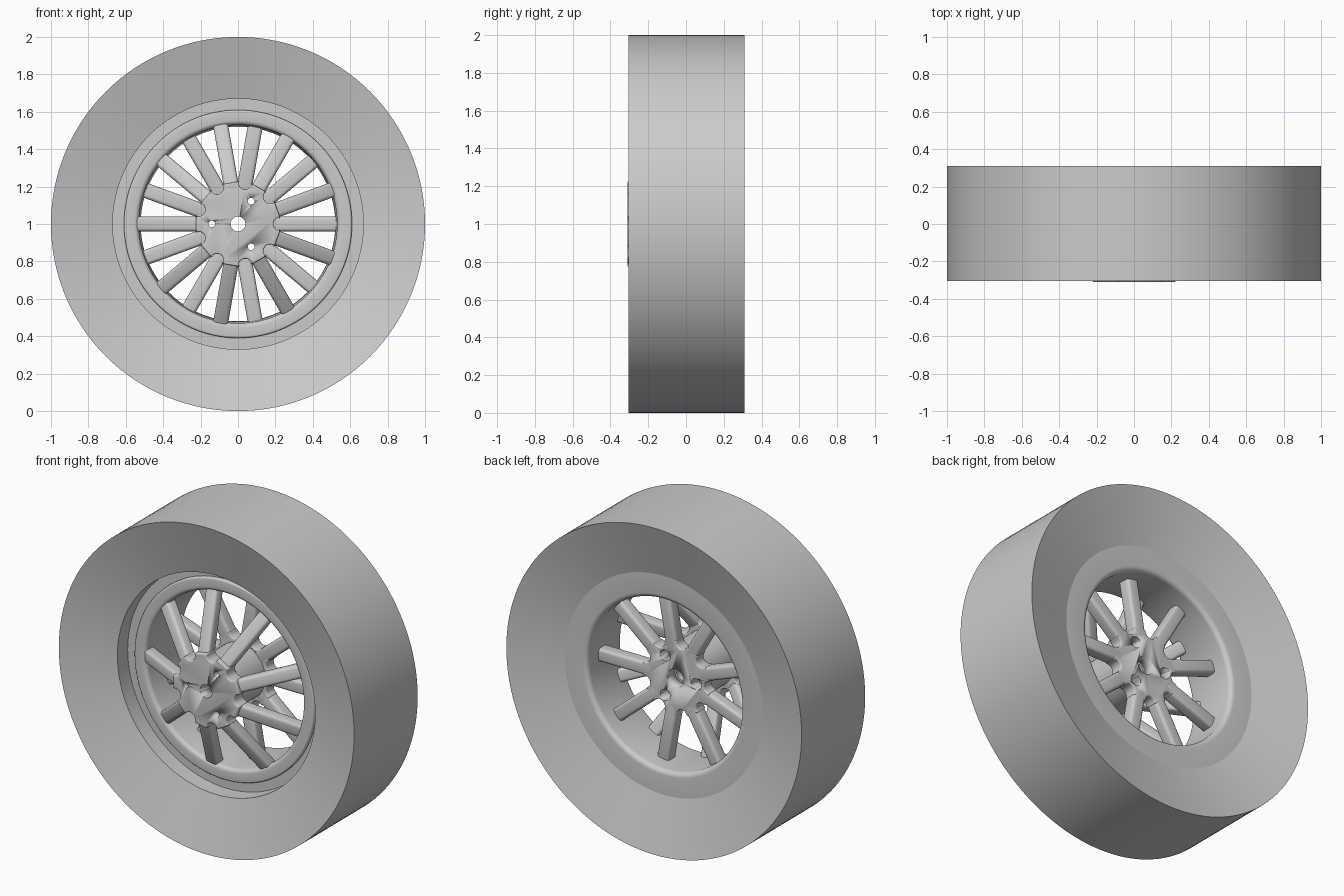
import bpy, bmesh, math
from math import cos, sin, pi, radians
from mathutils import Vector, Matrix

cube = bpy.data.objects.get("Cube")
if cube:
    bpy.data.objects.remove(cube, do_unlink=True)

CENTRE = Vector((0, 0, 1))
COUNT = 9                      # spokes in each row
STEP = 2 * pi / COUNT

grey = bpy.data.materials.new("light_grey")
grey.use_nodes = True
grey.diffuse_color = (0.6, 0.6, 0.6, 1)
grey.node_tree.nodes["Principled BSDF"].inputs["Base Color"].default_value = (0.6, 0.6, 0.6, 1)


def finish(name, bm, bevel=0.0):
    """Turn a bmesh into a smooth-shaded object with optional rounded edges."""
    bmesh.ops.recalc_face_normals(bm, faces=bm.faces)
    mesh = bpy.data.meshes.new(name)
    bm.to_mesh(mesh)
    bm.free()
    mesh.materials.append(grey)
    obj = bpy.data.objects.new(name, mesh)
    obj.location = CENTRE
    bpy.context.collection.objects.link(obj)
    bpy.ops.object.select_all(action='DESELECT')
    obj.select_set(True)
    bpy.context.view_layer.objects.active = obj
    if bevel:
        mod = obj.modifiers.new("rounding", 'BEVEL')
        mod.width, mod.segments = bevel, 4
        mod.limit_method, mod.angle_limit = 'ANGLE', radians(40)
        bpy.ops.object.modifier_apply(modifier=mod.name)
    bpy.ops.object.shade_smooth_by_angle(angle=radians(35))
    return obj


def lathe(name, profile, steps=128):
    """Spin a closed (radius, y) profile about the wheel axis."""
    bm = bmesh.new()
    verts = [bm.verts.new((r, y, 0)) for r, y in profile]
    edges = [bm.edges.new((a, b)) for a, b in zip(verts, verts[1:] + verts[:1])]
    bmesh.ops.spin(bm, geom=verts + edges, cent=(0, 0, 0), axis=(0, 1, 0),
                   angle=2 * pi, steps=steps, use_merge=True)
    bmesh.ops.remove_doubles(bm, verts=bm.verts, dist=1e-5)
    return finish(name, bm)


def arc(r, y, size, start, end, n=5):
    """Rounded profile corner, angles in degrees."""
    return [(r + size * cos(radians(start + (end - start) * i / n)),
             y + size * sin(radians(start + (end - start) * i / n))) for i in range(n + 1)]


def spoke_row(name, first, inner, outer, thick, width=0.08):
    """Ring of beams; inner and outer are (radius, front y)."""
    bm = bmesh.new()
    for k in range(COUNT):
        turn = Matrix.Rotation(-(first + k * STEP), 4, 'Y')
        ends = []
        for r, y in (inner, outer):
            ends.append([bm.verts.new(turn @ Vector((r, y + dy, dz))) for dy, dz in
                         ((0, -width / 2), (0, width / 2), (thick, width / 2), (thick, -width / 2))])
        a, b = ends
        bm.faces.new(a)
        bm.faces.new(b[::-1])
        for i in range(4):
            j = (i + 1) % 4
            bm.faces.new((a[i], b[i], b[j], a[j]))
    return finish(name, bm, 0.018)


def hub_plate(name, first_gap, y0, y1):
    """Disc with a rounded scallop in each gap between spokes."""
    bm = bmesh.new()
    pts = []
    for k in range(COUNT):
        a = first_gap + k * STEP
        for i in range(11):
            t = a - pi / 2 - pi * i / 10
            pts.append((0.225 * cos(a) + 0.036 * cos(t), 0.225 * sin(a) + 0.036 * sin(t)))
    face = bm.faces.new([bm.verts.new((x, y0, z)) for x, z in pts])
    new = bmesh.ops.extrude_face_region(bm, geom=[face])["geom"]
    bmesh.ops.translate(bm, vec=(0, y1 - y0, 0), verts=[v for v in new if isinstance(v, bmesh.types.BMVert)])
    return finish(name, bm, 0.008)


def drill(targets, radius, x, z, y0, y1):
    """Cut a round hole along the axis through each target."""
    bm = bmesh.new()
    bmesh.ops.create_cone(bm, cap_ends=True, segments=32, radius1=radius, radius2=radius, depth=y1 - y0)
    bmesh.ops.transform(bm, verts=bm.verts, matrix=Matrix.Translation((x, (y0 + y1) / 2, z))
                        @ Matrix.Rotation(pi / 2, 4, 'X'))
    cutter = finish("hole_cutter", bm)
    cutter.hide_render = True
    for obj in targets:
        bpy.context.view_layer.objects.active = obj
        mod = obj.modifiers.new("hole", 'BOOLEAN')
        mod.object, mod.operation, mod.solver = cutter, 'DIFFERENCE', 'EXACT'
        bpy.ops.object.modifier_apply(modifier=mod.name)
    bpy.data.objects.remove(cutter, do_unlink=True)


# Tyre with dished side walls
lathe("tyre", [(1, -0.305), (1, 0.31), (0.67, 0.215), (0.67, -0.21)])

# Rim: recessed floor, raised rounded front lip, barrel and flush back flange
lathe("rim", [(0.672, -0.11), (0.61, -0.11)]
      + arc(0.6, -0.125, 0.01, 0, -90)
      + arc(0.555, -0.11, 0.025, -90, -180)
      + arc(0.55, 0.185, 0.03, 180, 90)
      + [(0.672, 0.215)])

# Spoke rows: the front one slopes back to the rim, the back one is flat
spoke_row("front_spokes", STEP / 2, (0.185, -0.306), (0.55, -0.125), 0.08)
spoke_row("back_spokes", 0, (0.16, 0.02), (0.55, 0.02), 0.08)

# Hub: two scalloped plates joined by a round core
front_hub = hub_plate("front_hub_plate", 0, -0.31, -0.22)
back_hub = hub_plate("back_hub_plate", STEP / 2, 0.02, 0.1)
core = lathe("hub_core", [(0.042, -0.23), (0.17, -0.23), (0.17, 0.03), (0.042, 0.03)], 64)

# Axle hole and three bolt holes, wider at the back
drill([front_hub], 0.04, 0, 0, -0.4, 0.2)
drill([back_hub], 0.055, 0, 0, -0.1, 0.2)
for k in range(3):
    a = pi + k * 2 * pi / 3
    x, z = 0.14 * cos(a), 0.14 * sin(a)
    drill([front_hub, core], 0.018, x, z, -0.4, 0.2)
    drill([back_hub], 0.034, x, z, -0.1, 0.2)
